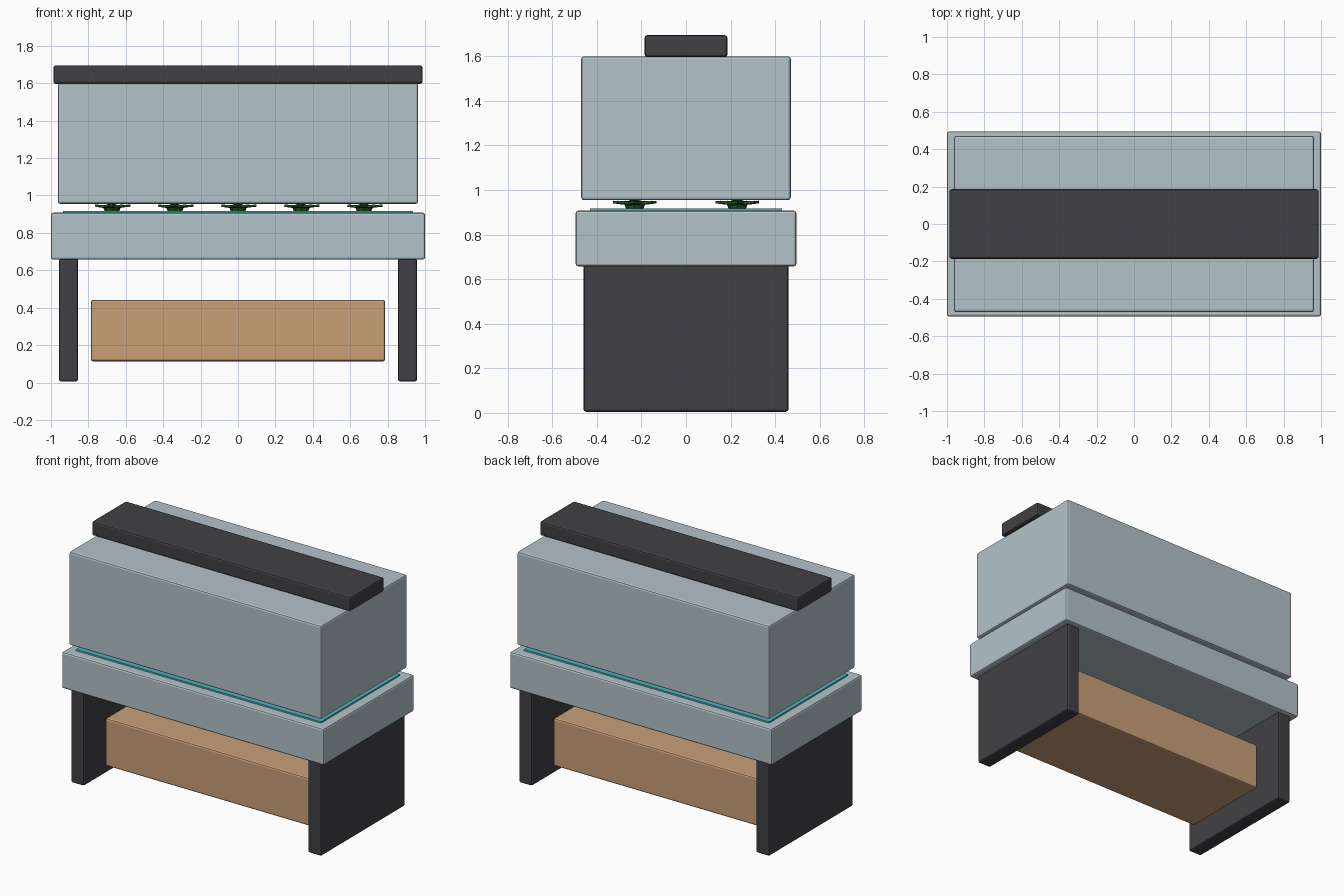
import bpy, bmesh, math
from mathutils import Matrix, Vector

if "Cube" in bpy.data.objects:
    bpy.data.objects.remove(bpy.data.objects["Cube"])


def material(name, rgb):
    m = bpy.data.materials.new(name)
    m.diffuse_color = (*rgb, 1)
    m.use_nodes = True
    m.node_tree.nodes["Principled BSDF"].inputs["Base Color"].default_value = m.diffuse_color
    return m


glass = material("pale_blue_grey", (0.45, 0.545, 0.585))
dark = material("charcoal", (0.053, 0.051, 0.058))
tan = material("tan", (0.58, 0.35, 0.19))
teal = material("teal", (0.08, 0.45, 0.50))
green = material("leaf_green", (0.015, 0.085, 0.015))


def add_object(name, bm, mat):
    me = bpy.data.meshes.new(name)
    bm.to_mesh(me)
    bm.free()
    me.materials.append(mat)
    ob = bpy.data.objects.new(name, me)
    bpy.context.collection.objects.link(ob)
    return ob


def box(name, x0, x1, half_y, z0, z1, mat, bevel=0.012):
    bm = bmesh.new()
    size = Matrix.Diagonal((x1 - x0, 2 * half_y, z1 - z0, 1))
    place = Matrix.Translation(((x0 + x1) / 2, 0, (z0 + z1) / 2))
    bmesh.ops.create_cube(bm, size=1, matrix=place @ size)
    ob = add_object(name, bm, mat)
    if bevel:
        mod = ob.modifiers.new("bevel", "BEVEL")
        mod.width = bevel
        mod.segments = 2
    return ob


# Stand, reservoir, growing tray, water sheet, cover and lamp bar
for side, name in ((-1, "left_leg"), (1, "right_leg")):
    xs = sorted((side * 0.855, side * 0.957))
    box(name, *xs, 0.46, 0.005, 0.665, dark)
box("reservoir", -0.787, 0.787, 0.325, 0.113, 0.442, tan)
box("growing_tray", -1.0, 1.0, 0.495, 0.657, 0.908, glass)
box("water_sheet", -0.935, 0.935, 0.43, 0.89, 0.918, teal, 0.0)
box("cover", -0.963, 0.963, 0.47, 0.955, 1.6, glass)
box("lamp_bar", -0.987, 0.987, 0.186, 1.597, 1.695, dark)


# Plants: a short stem with two rings of pointed leaves
def leaf(bm, angle, length, width, tilt, z):
    turn = (Matrix.Translation((0, 0, z)) @ Matrix.Rotation(angle, 4, "Z")
            @ Matrix.Rotation(-tilt, 4, "Y"))
    half = length / 2
    outline = [(0.01, 0), (half, -width / 2), (length, 0), (half, width / 2)]
    top = [bm.verts.new(turn @ Vector((x, y, 0.006))) for x, y in outline]
    low = [bm.verts.new(turn @ Vector((x, y, -0.006))) for x, y in outline]
    bm.faces.new(top)
    bm.faces.new(low[::-1])
    for i in range(4):
        j = (i + 1) % 4
        bm.faces.new((low[i], low[j], top[j], top[i]))


for row, y in enumerate((-0.23, 0.23)):
    for col in range(5):
        bm = bmesh.new()
        bmesh.ops.create_cone(bm, cap_ends=True, segments=8, radius1=0.035,
                              radius2=0.05, depth=0.04,
                              matrix=Matrix.Translation((0, 0, 0.925)))
        for i in range(7):
            a = i * math.tau / 7
            leaf(bm, a, 0.1, 0.07, 0.1, 0.936)
            leaf(bm, a + 0.45, 0.085, 0.06, 0.6, 0.945)
        ob = add_object(f"plant_{row}_{col}", bm, green)
        ob.location = ((col - 2) * 0.337, y, 0)
